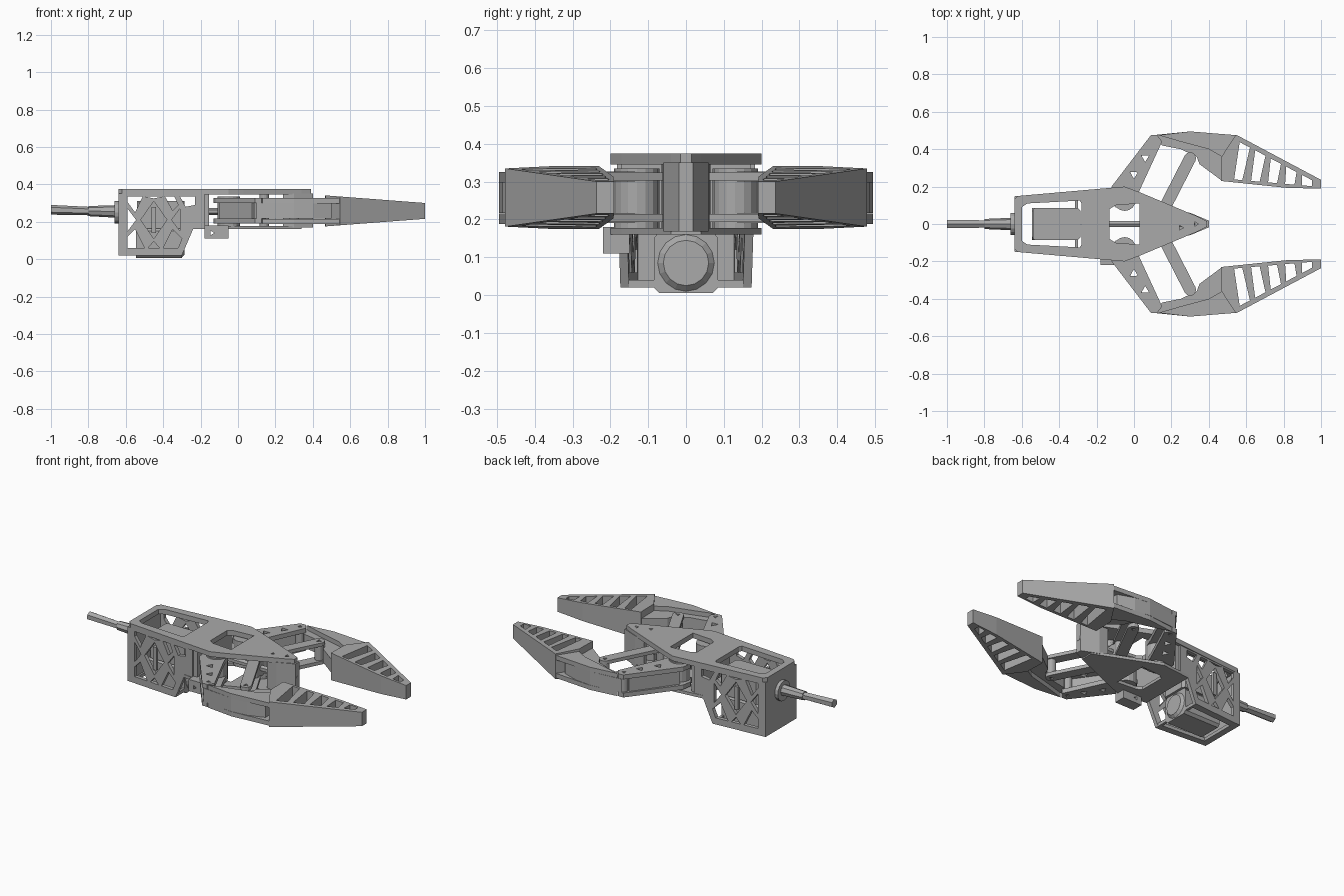
import bpy, bmesh, math
from mathutils import Vector

if "Cube" in bpy.data.objects:
    bpy.data.objects.remove(bpy.data.objects["Cube"], do_unlink=True)

grey = bpy.data.materials.new("grey plastic")
grey.use_nodes = True
GREY = (0.4, 0.4, 0.4, 1)
grey.diffuse_color = GREY
grey.node_tree.nodes["Principled BSDF"].inputs["Base Color"].default_value = GREY


def finish(name, bm, warp=None):
    if warp:
        for v in bm.verts:
            v.co = warp(v.co)
    bmesh.ops.recalc_face_normals(bm, faces=bm.faces[:])
    mesh = bpy.data.meshes.new(name)
    bm.to_mesh(mesh)
    bm.free()
    mesh.materials.append(grey)
    ob = bpy.data.objects.new(name, mesh)
    bpy.context.collection.objects.link(ob)
    return ob


def plate(name, outline, lo, hi, holes=(), warp=None):
    """Extrude a 2D outline with holes from lo to hi, then warp its points."""
    bm = bmesh.new()
    for loop in [outline, *holes]:
        vs = [bm.verts.new((a, b, lo)) for a, b in loop]
        for i, v in enumerate(vs):
            bm.edges.new((v, vs[i - 1]))
    bmesh.ops.triangle_fill(bm, edges=bm.edges[:], use_beauty=True, normal=(0, 0, 1))
    top = bmesh.ops.extrude_face_region(bm, geom=bm.faces[:])["geom"]
    moved = [g for g in top if isinstance(g, bmesh.types.BMVert)]
    bmesh.ops.translate(bm, verts=moved, vec=(0, 0, hi - lo))
    return finish(name, bm, warp)


def rod(name, p, q, r1, r2=None, sides=12):
    p, q = Vector(p), Vector(q)
    bm = bmesh.new()
    bmesh.ops.create_cone(bm, cap_ends=True, segments=sides, radius1=r1,
                          radius2=r2 or r1, depth=(q - p).length)
    turn = (q - p).to_track_quat("Z", "Y")
    return finish(name, bm, lambda c: turn @ c + (p + q) / 2)


def box(name, x0, x1, y0, y1, z0, z1):
    return plate(name, [(x0, y0), (x1, y0), (x1, y1), (x0, y1)], z0, z1)


def ring(x, y, r, sides, start=0.0):
    return [(x + r * math.cos(start + i * math.tau / sides),
             y + r * math.sin(start + i * math.tau / sides)) for i in range(sides)]


def both(half):
    """Close a half outline by reflecting it across y = 0."""
    return half + [(x, -y) for x, y in reversed(half)]


def capsule(p, q, r):
    a = math.atan2(q[1] - p[1], q[0] - p[0])
    arc = [math.pi * i / 6 - math.pi / 2 for i in range(7)]
    return ([(q[0] + r * math.cos(a + t), q[1] + r * math.sin(a + t)) for t in arc] +
            [(p[0] - r * math.cos(a + t), p[1] - r * math.sin(a + t)) for t in arc])


# Top and bottom frame plates
nose = [(-0.05, 0.2), (0.03, 0.17), (0.34, 0.04), (0.39, 0.015)]
window = both([(-0.6, 0.09), (-0.57, 0.11), (-0.29, 0.125), (-0.28, 0.11)])
opening = both([(-0.13, 0.08), (-0.1, 0.1), (0.03, 0.11)])
bolts = [ring(0.25, -0.02, 0.014, 3), ring(0.33, 0, 0.014, 3)]
plate("top_plate", both([(-0.64, 0.13), (-0.62, 0.15)] + nose), 0.345, 0.375,
      [window, opening] + bolts)
plate("lower_plate", both([(-0.24, 0.18)] + nose[:3]), 0.16, 0.178, [opening])

# Lattice side walls, flaring outward toward the front
wall = [(-0.64, 0.02), (-0.3, 0.02), (-0.24, 0.16), (-0.18, 0.17), (-0.18, 0.35), (-0.64, 0.35)]
CX, CZ = -0.45, 0.21
lattice = [
    [(CX, 0.31), (-0.52, 0.21), (CX, 0.11), (-0.38, 0.21)],
    [(-0.5, 0.335), (-0.4, 0.335), (-0.45, 0.325)],
    [(-0.59, 0.15), (-0.545, 0.21), (-0.59, 0.27)],
    [(-0.31, 0.15), (-0.355, 0.21), (-0.31, 0.27)],
    [(-0.59, 0.335), (-0.59, 0.305), (-0.55, 0.25), (-0.51, 0.335)],
    [(-0.23, 0.335), (-0.23, 0.29), (-0.28, 0.28), (-0.31, 0.335)],
    [(-0.34, 0.335), (-0.39, 0.335), (-0.35, 0.26), (-0.32, 0.29)],
    [(-0.59, 0.06), (-0.5, 0.06), (-0.55, 0.16), (-0.59, 0.12)],
    [(-0.4, 0.06), (-0.32, 0.06), (-0.3, 0.11), (-0.35, 0.16)],
    [(-0.48, 0.06), (-0.42, 0.06), (-0.45, 0.095)],
]
bar = [[(CX - 0.012, 0.14), (CX + 0.012, 0.14), (CX + 0.012, 0.28), (CX - 0.012, 0.28)]]
for side, s in (("left", 1), ("right", -1)):
    def flare(c, s=s):
        return Vector((c.x, s * (c.z + (c.x + 0.64) * 0.075), c.y))
    plate(side + "_wall", wall, 0.125, 0.148, lattice, flare)
    plate(side + "_lattice_bar", bar[0], 0.127, 0.145, (), flare)
box("back_wall", -0.64, -0.61, -0.146, 0.146, 0.02, 0.35)
box("front_bulkhead", -0.18, -0.155, -0.17, 0.17, 0.17, 0.35)
plate("bottom_rim", both([(-0.64, 0.13), (-0.62, 0.146), (-0.3, 0.168)]), 0.02, 0.04,
      [both([(-0.6, 0.11), (-0.29 - 0.025, 0.13)])])

# Motor, its gearbox and the small side switch
oct_section = [(y, z) for y, z in both([(0.005, 0.07), (0.02, 0.085), (0.15, 0.085), (0.17, 0.07)])]
plate("motor", oct_section, -0.545, -0.3, (), lambda c: Vector((c.z, c.y, c.x)))
plate("gearbox", both([(-0.54, 0.075), (-0.53, 0.085), (-0.3, 0.085), (-0.285, 0.07)]), 0.165, 0.31)
rod("motor_cap", (-0.3, 0, 0.085), (-0.285, 0, 0.085), 0.075, 0.06, 16)
plate("side_switch", [(-0.18, 0.11), (-0.05, 0.11), (-0.05, 0.18), (-0.18, 0.18)],
      -0.22, -0.15, [ring(-0.14, 0.14, 0.014, 3)], lambda c: Vector((c.x, c.z, c.y)))

# Rear shaft with collar
rod("shaft", (-1, 0, 0.264), (-0.76, 0, 0.256), 0.026, 0.022, 6)
rod("shaft_collar", (-0.8, 0, 0.257), (-0.64, 0, 0.255), 0.027, 0.034, 8)
rod("shaft_flange", (-0.66, 0, 0.25), (-0.64, 0, 0.25), 0.06, sides=16)

# Nose block: a wedge face with a hexagonal hole, and side cheeks
cheek = [(0.24, 0.062), (0.3, 0.06), (0.4, 0.018), (0.4, 0.0), (0.33, 0.0), (0.24, 0.035)]
for side, s in (("left", 1), ("right", -1)):
    plate(side + "_nose_cheek", cheek, 0.168, 0.35, (), lambda c, s=s: Vector((c.x, s * c.y, c.z)))
rod("drive_screw", (-0.18, 0, 0.255), (0.402, 0, 0.255), 0.018, sides=6)
rod("screw_nut", (0.09, 0, 0.255), (0.16, 0, 0.255), 0.05, sides=8)

# Arms, links and fingers, one set per side
arm = [(-0.13, 0.14), (-0.12, 0.2), (0.075, 0.455), (0.09, 0.475), (0.125, 0.475), (0.15, 0.44),
       (0.03, 0.18), (0.0, 0.1), (-0.05, 0.07), (-0.1, 0.09)]
arm_holes = [ring(0.06, 0.355, 0.024, 3, 0.5), ring(0.0, 0.265, 0.024, 3, 0.5),
             ring(0.11, 0.44, 0.015, 3)]
knuckle = [(0.1, 0.475), (0.3, 0.495), (0.4, 0.485), (0.5, 0.45), (0.5, 0.25), (0.465, 0.235),
           (0.35, 0.32), (0.335, 0.36), (0.25, 0.40), (0.15, 0.42)]
shell = [(0.13, 0.475), (0.3, 0.495), (0.545, 0.475), (0.47, 0.36), (0.4, 0.4), (0.25, 0.44)]
finger = [(0.465, 0.23), (0.83, 0.192), (1.0, 0.19), (1.0, 0.236), (0.545, 0.478), (0.468, 0.36)]
UP, LOW = (0.57, 0.435), (0.95, 0.235)
slots = []
for i in range(5):
    def outer(x):
        return UP[1] + (x - UP[0]) / (LOW[0] - UP[0]) * (LOW[1] - UP[1])
    x = 0.565 + 0.083 * i
    a, b = x - 0.03 + 0.008 * i, x + 0.014 + 0.01 * i
    slots.append([(a, 0.238 - 0.008 * i), (b, 0.235 - 0.008 * i), (x + 0.055, outer(x + 0.055)),
                  (x, outer(x))])

for side, s in (("left", 1), ("right", -1)):
    def mirror(c, s=s):
        return Vector((c.x, s * c.y, c.z))

    def taper(c, s=s):
        k = 1 - 0.49 * max(0, c.x - 0.465) / 0.535
        return Vector((c.x, s * c.y, 0.258 + (c.z - 0.258) * k))

    for level, z in (("lower", 0.19), ("upper", 0.3)):
        plate(f"{side}_{level}_arm", arm, z, z + 0.027, arm_holes, mirror)
        plate(f"{side}_{level}_link", capsule((0.14, 0.04), (0.3, 0.352), 0.032), z + 0.003,
              z + 0.024, [ring(0.3, 0.352, 0.016, 3)], mirror)
        plate(f"{side}_{level}_shell", shell, z - 0.002, z + 0.026, (), mirror)
    plate(side + "_arm_web", [(-0.1, 0.2), (0.075, 0.44), (0.09, 0.43), (-0.08, 0.19)],
          0.2, 0.31, (), mirror)
    plate(side + "_knuckle", knuckle, 0.217, 0.299, (), mirror)
    plate(side + "_finger", finger, 0.175, 0.341, slots, taper)
    for label, x, y, r, lo, hi in (("hub", -0.05, 0.13, 0.06, 0.178, 0.335),
                                   ("link_post", 0.14, 0.04, 0.025, 0.17, 0.35),
                                   ("elbow_pin", 0.11, 0.44, 0.025, 0.195, 0.32),
                                   ("finger_pin", 0.3, 0.352, 0.025, 0.2, 0.318)):
        rod(f"{side}_{label}", (x, s * y, lo), (x, s * y, hi), r, sides=16)
